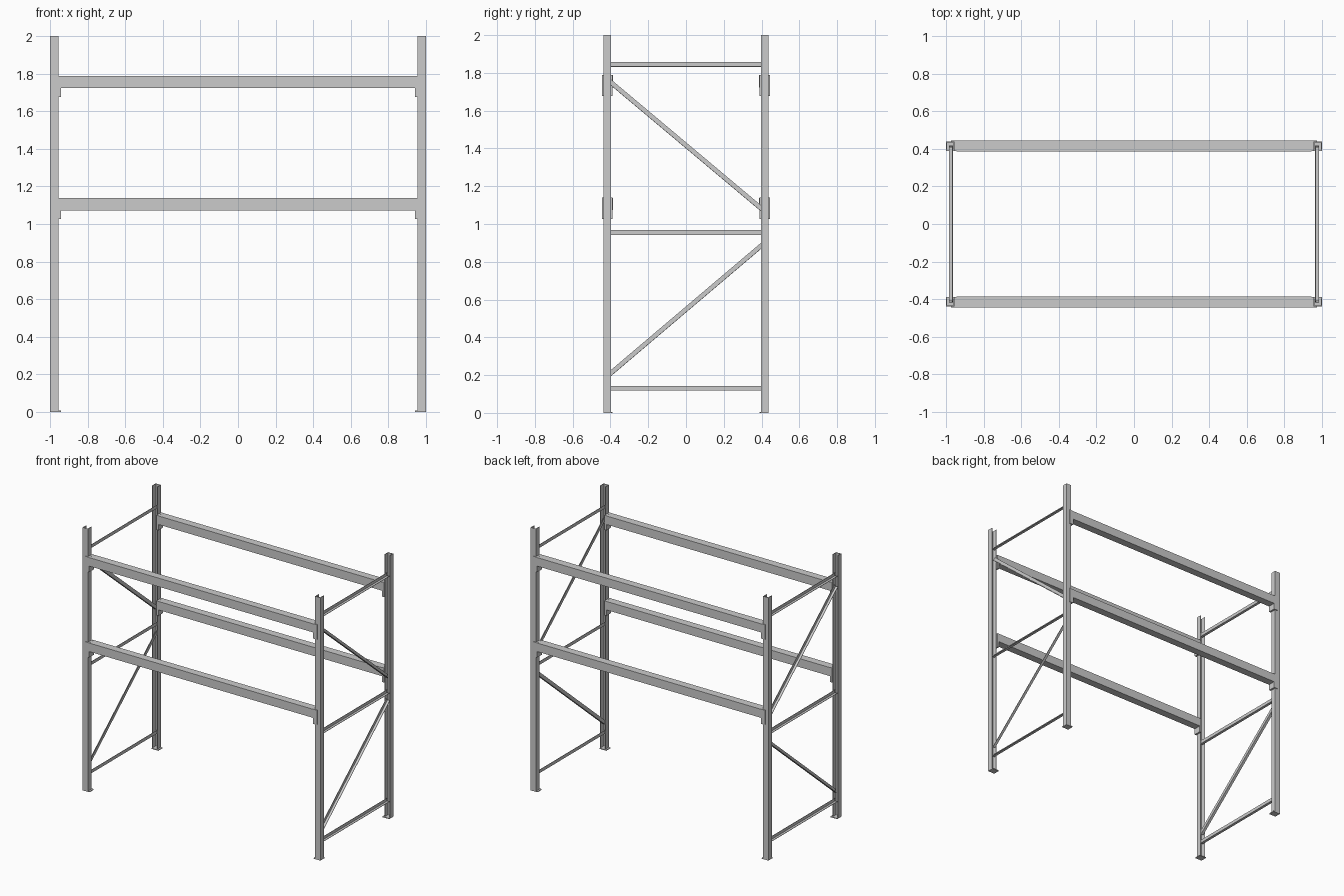
import bpy, bmesh
from mathutils import Vector

if "Cube" in bpy.data.objects:
    bpy.data.objects.remove(bpy.data.objects["Cube"])


def prism(name, profile, start, end, u, v):
    """Extrude a 2D profile (along axes u, v) from start to end."""
    bm = bmesh.new()
    start, end, u, v = map(Vector, (start, end, u, v))
    a = [bm.verts.new(start + u * p + v * q) for p, q in profile]
    b = [bm.verts.new(end + u * p + v * q) for p, q in profile]
    n = len(a)
    bm.faces.new(a)
    bm.faces.new(b)
    for i in range(n):
        j = (i + 1) % n
        bm.faces.new((a[i], a[j], b[j], b[i]))
    bmesh.ops.recalc_face_normals(bm, faces=bm.faces)
    me = bpy.data.meshes.new(name)
    bm.to_mesh(me)
    bm.free()
    ob = bpy.data.objects.new(name, me)
    bpy.context.collection.objects.link(ob)
    return ob


X_OUT, X_IN = 1.0, 0.956      # post width range
Y_OUT, Y_IN = 0.438, 0.396    # post depth range
WALL = 0.004

# U-shaped post section, open towards the middle of the rack
channel = [(X_OUT, Y_IN), (X_OUT, Y_OUT), (X_IN, Y_OUT), (X_IN, Y_IN),
           (X_IN + WALL, Y_IN), (X_IN + WALL, Y_OUT - WALL),
           (X_OUT - WALL, Y_OUT - WALL), (X_OUT - WALL, Y_IN)]
# foot plate
foot = [(X_OUT, Y_OUT), (0.943, Y_OUT), (0.943, 0.388), (X_OUT, 0.388)]
# beam connector: side plate with a flange wrapped over the post face
bracket = [(0.974, 0.444), (0.942, 0.444), (0.942, 0.388), (X_IN, 0.388),
           (X_IN, Y_OUT), (0.974, Y_OUT)]
# brace angle: upright leg inside, bottom leg pointing outwards
angle = [(0.965, 0.0125), (0.965, -0.0125), (0.986, -0.0125),
         (0.986, -0.0095), (0.968, -0.0095), (0.968, 0.0125)]
# beam box section
box = [(0.444, 0), (0.444, 0.065), (0.386, 0.065), (0.386, 0)]

beam_bottoms = (1.073, 1.723)
braces = [("lower_strut", 0.131, 0.131), ("lower_diagonal", 0.20, 0.895),
          ("middle_strut", 0.955, 0.955), ("upper_diagonal", 1.76, 1.072),
          ("top_strut", 1.845, 1.845)]

for sx, side in ((-1, "left"), (1, "right")):
    for sy, face in ((-1, "front"), (1, "back")):
        u, v = (sx, 0, 0), (0, sy, 0)
        tag = f"{face}_{side}"
        prism(f"post_{tag}", channel, (0, 0, 0), (0, 0, 2), u, v)
        prism(f"foot_{tag}", foot, (0, 0, 0), (0, 0, 0.006), u, v)
        for i, z in enumerate(beam_bottoms):
            prism(f"bracket_{tag}_{i + 1}", bracket,
                  (0, 0, z - 0.046), (0, 0, z + 0.066), u, v)
    # side frame bracing
    for name, z0, z1 in braces:
        p, q = Vector((0, -0.41, z0)), Vector((0, 0.41, z1))
        d = (q - p).normalized()
        prism(f"{name}_{side}", angle, p, q, (sx, 0, 0), (0, -d.z, d.y))

# load beams
for sy, face in ((-1, "front"), (1, "back")):
    for i, z in enumerate(beam_bottoms):
        prism(f"beam_{face}_{i + 1}", box, (-0.945, 0, z), (0.945, 0, z),
              (0, sy, 0), (0, 0, 1))
